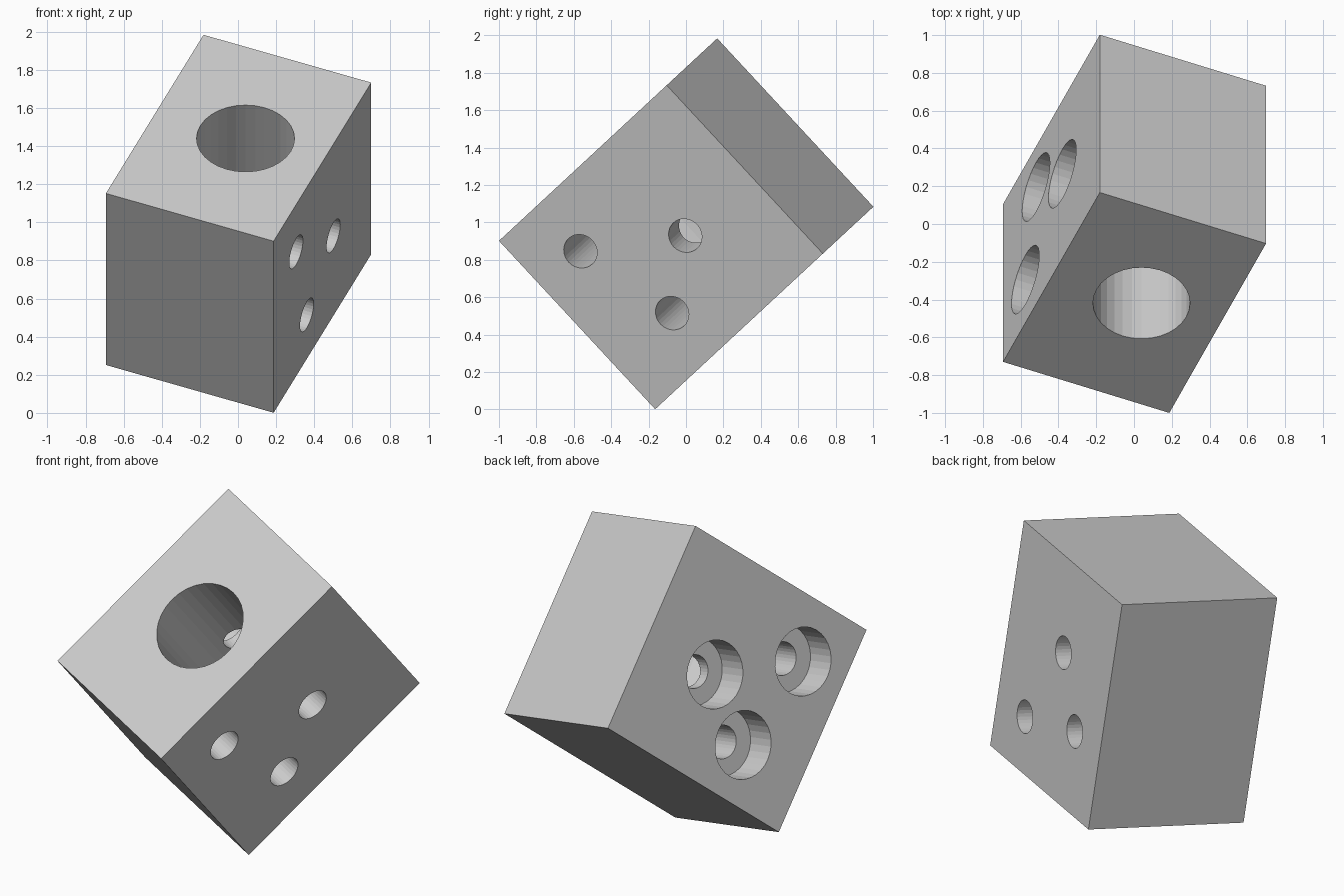
import bpy
from mathutils import Matrix, Vector
from math import pi

if "Cube" in bpy.data.objects:
    bpy.data.objects.remove(bpy.data.objects["Cube"])

# Block frame: x = big bore axis, y = screw hole axis, z = the remaining edge
SIZE = Vector((1.228, 0.954, 1.326))
bore_dir = Vector((0.0, 0.680, -0.733)).normalized()
screw_dir = Vector((-0.922, 0.283, 0.2625)).normalized()
edge_dir = bore_dir.cross(screw_dir).normalized()
screw_dir = edge_dir.cross(bore_dir)
CORNER = Vector((0.187, -1.0, 0.901))

# Plain block with one corner at the origin
bpy.ops.mesh.primitive_cube_add(size=1, location=SIZE / 2)
block = bpy.context.object
block.name = "drilled_block"
block.scale = SIZE
bpy.ops.object.transform_apply(location=True, scale=True)


def drill(axis, start, end, u, v, radius):
    """Cut a round hole along the local x or y axis from start to end."""
    mid, depth = (start + end) / 2, end - start
    if axis == 'x':
        loc, rot = (mid, u, v), (0, pi / 2, 0)
    else:
        loc, rot = (u, mid, v), (pi / 2, 0, 0)
    bpy.ops.mesh.primitive_cylinder_add(vertices=32, radius=radius, depth=depth,
                                        location=loc, rotation=rot)
    cutter = bpy.context.object
    mod = block.modifiers.new("hole", 'BOOLEAN')
    mod.operation, mod.solver, mod.object = 'DIFFERENCE', 'EXACT', cutter
    bpy.context.view_layer.objects.active = block
    bpy.ops.object.modifier_apply(modifier=mod.name)
    bpy.data.objects.remove(cutter, do_unlink=True)


# Blind bore
drill('x', -0.2, 0.77, 0.442, 0.674, 0.257)

# Three counterbored through holes
for u, v in ((0.337, 0.305), (0.657, 0.812), (0.913, 0.451)):
    drill('y', -0.2, SIZE.y + 0.2, u, v, 0.093)
    drill('y', SIZE.y - 0.19, SIZE.y + 0.2, u, v, 0.19)

# Tilt the block onto its corner
frame = Matrix((bore_dir, screw_dir, edge_dir)).transposed().to_4x4()
block.data.transform(Matrix.Translation(CORNER) @ frame)
block.data.update()
